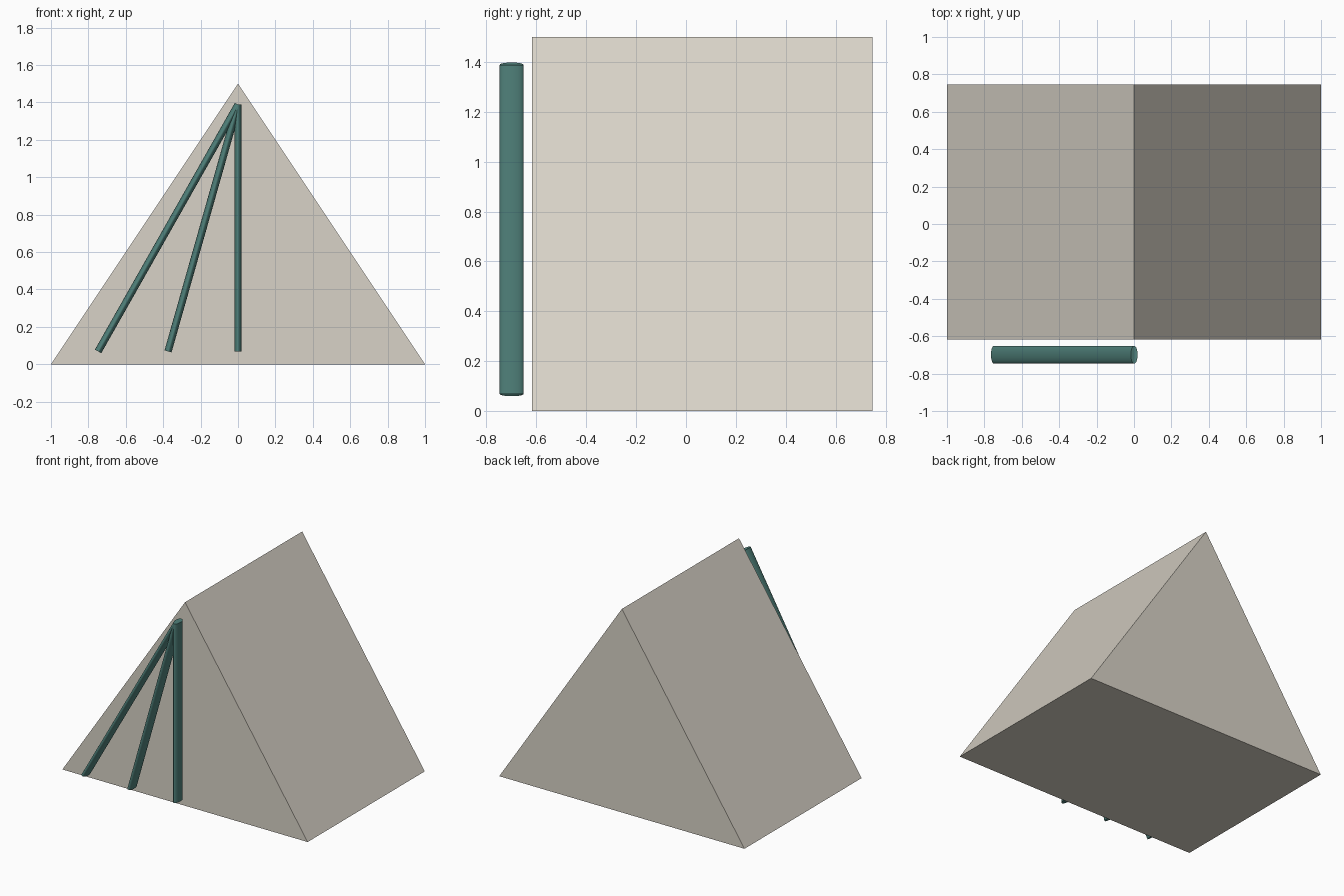
import bpy, bmesh
from mathutils import Vector

if "Cube" in bpy.data.objects:
    bpy.data.objects.remove(bpy.data.objects["Cube"])


def material(name, rgb):
    m = bpy.data.materials.new(name)
    m.diffuse_color = (*rgb, 1)
    m.use_nodes = True
    m.node_tree.nodes["Principled BSDF"].inputs["Base Color"].default_value = m.diffuse_color
    return m


canvas = material("beige canvas", (0.69, 0.65, 0.57))
teal = material("dark teal", (0.08, 0.22, 0.197))

# Tent body: triangular profile extruded from front to back
FRONT, BACK = -0.617, 0.747
bm = bmesh.new()
profile = bm.faces.new([bm.verts.new((x, FRONT, z)) for x, z in ((-1, 0), (1, 0), (0, 1.5))])
ext = bmesh.ops.extrude_face_region(bm, geom=[profile])
verts = [g for g in ext["geom"] if isinstance(g, bmesh.types.BMVert)]
bmesh.ops.translate(bm, verts=verts, vec=(0, BACK - FRONT, 0))
bmesh.ops.recalc_face_normals(bm, faces=bm.faces)
mesh = bpy.data.meshes.new("tent_body")
bm.to_mesh(mesh)
bm.free()
mesh.materials.append(canvas)
bpy.context.collection.objects.link(bpy.data.objects.new("tent_body", mesh))


# Front poles: flattened cylinders fanning out from just below the peak
def pole(name, foot_x):
    top, foot = Vector((0, -0.699, 1.388)), Vector((foot_x, -0.699, 0.069))
    axis = top - foot
    bpy.ops.mesh.primitive_cylinder_add(vertices=32, radius=1, depth=1, location=(top + foot) / 2)
    ob = bpy.context.object
    ob.name = name
    ob.scale = (0.0195, 0.048, axis.length)
    ob.rotation_euler.y = Vector((0, 0, 1)).rotation_difference(axis).to_euler().y
    ob.data.materials.append(teal)
    bpy.ops.object.transform_apply(location=False, rotation=True, scale=True)
    bpy.ops.object.shade_smooth_by_angle()


for name, x in (("centre_pole", 0), ("middle_pole", -0.374), ("outer_pole", -0.748)):
    pole(name, x)
